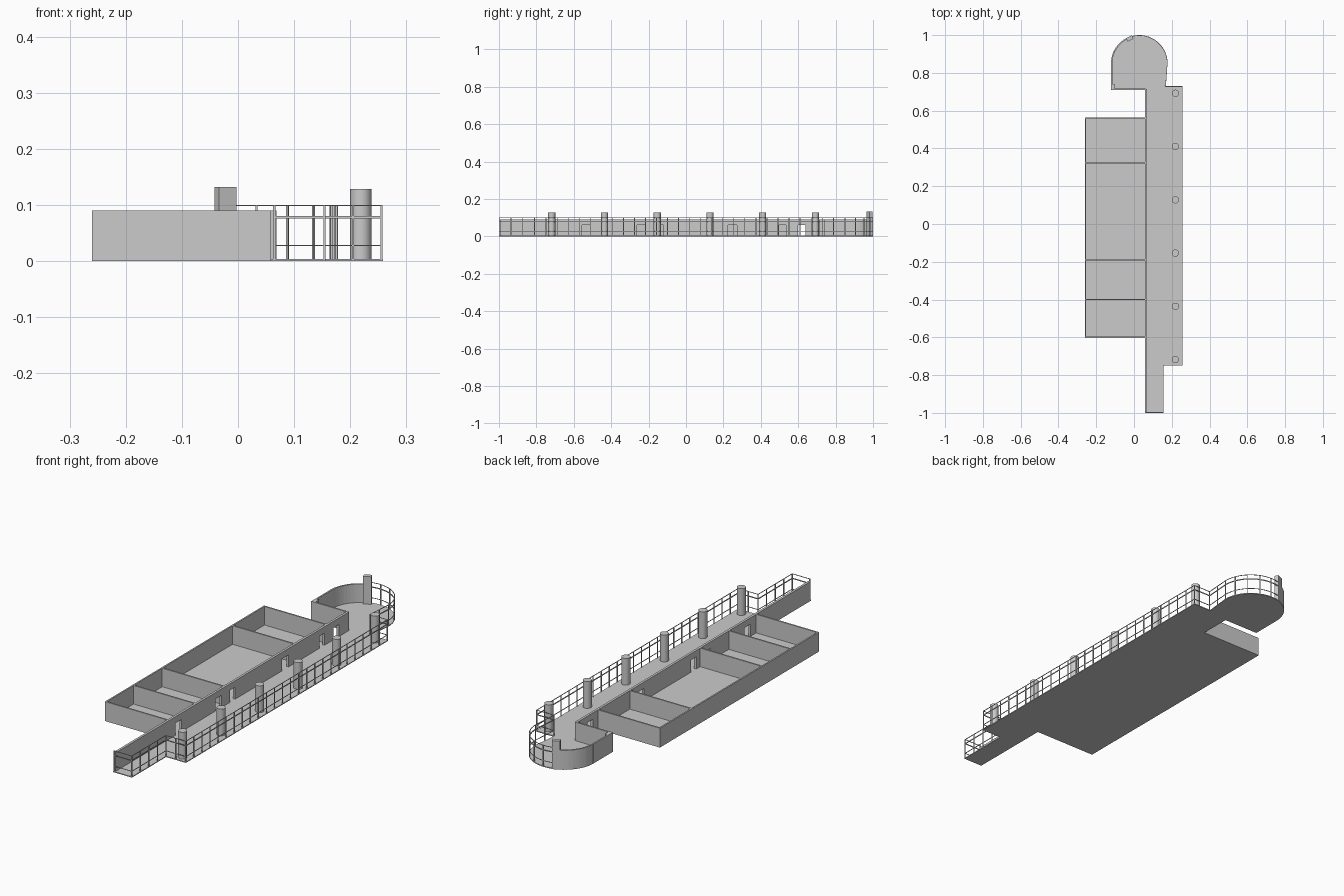
import bpy, bmesh, math
from mathutils import Vector

cube = bpy.data.objects.get("Cube")
if cube:
    bpy.data.objects.remove(cube, do_unlink=True)

grey = bpy.data.materials.new("plain grey")
grey.use_nodes = True
COLOR = (0.6, 0.6, 0.6, 1)
grey.diffuse_color = COLOR
grey.node_tree.nodes["Principled BSDF"].inputs["Base Color"].default_value = COLOR

FLOOR, WALL, DOOR, RAIL = 0.004, 0.09, 0.06, 0.1
THIN = 0.007
MAIN_X = 0.0635


def finish(name, bm):
    bmesh.ops.recalc_face_normals(bm, faces=bm.faces)
    mesh = bpy.data.meshes.new(name)
    bm.to_mesh(mesh)
    bm.free()
    mesh.materials.append(grey)
    obj = bpy.data.objects.new(name, mesh)
    bpy.context.collection.objects.link(obj)
    return obj


def prism(bm, outline, z0, z1):
    """Extrude a flat outline from z0 to z1."""
    face = bm.faces.new([bm.verts.new((x, y, z0)) for x, y in outline])
    new = bmesh.ops.extrude_face_region(bm, geom=[face])["geom"]
    verts = [v for v in new if isinstance(v, bmesh.types.BMVert)]
    bmesh.ops.translate(bm, verts=verts, vec=(0, 0, z1 - z0))


def bar(bm, a, b, width, z0, z1):
    """Upright slab along the line a-b."""
    a, b = Vector(a), Vector(b)
    along = (b - a).normalized() * width / 2
    side = Vector((-along.y, along.x))
    a, b = a - along, b + along
    prism(bm, [a + side, b + side, b - side, a - side], z0, z1)


def run(bm, path, width, z0, z1):
    for a, b in zip(path, path[1:]):
        bar(bm, a, b, width, z0, z1)


def arc(radius, start, end, steps):
    angles = [math.radians(start + (end - start) * i / steps) for i in range(steps + 1)]
    return [(0.028 + radius * math.cos(t), 0.85 + radius * math.sin(t)) for t in angles]


# Floors
bm = bmesh.new()
prism(bm, [(0.058, -1), (0.156, -1), (0.156, -0.75), (0.258, -0.75), (0.258, 0.73),
           (0.165, 0.73)] + arc(0.15, 0, 180, 28) + [(-0.122, 0.71), (0.058, 0.71)], 0, FLOOR)
finish("deck_floor", bm)
bm = bmesh.new()
prism(bm, [(-0.26, -0.603), (0.06, -0.603), (0.06, 0.562), (-0.26, 0.562)], 0, FLOOR)
finish("room_floor", bm)

# Long corridor wall with door openings
bm = bmesh.new()
y = -0.995
for start, end in [(-0.556, -0.513), (-0.262, -0.22), (-0.158, -0.12),
                   (0.225, 0.272), (0.498, 0.535), (0.6, 0.64)]:
    half = 0.0055
    bar(bm, (MAIN_X, y + half), (MAIN_X, start - half), 2 * half, 0, WALL)
    bar(bm, (MAIN_X, start + half), (MAIN_X, end - half), 2 * half, DOOR, WALL)
    y = end
bar(bm, (MAIN_X, y + half), (MAIN_X, 0.71), 2 * half, 0, WALL)
finish("corridor_wall", bm)

# Room walls and partitions
bm = bmesh.new()
bar(bm, (-0.2565, -0.6), (-0.2565, 0.559), THIN, 0, WALL)
for y in (-0.6, -0.4, -0.19, 0.325, 0.559):
    bar(bm, (-0.253, y), (0.058, y), THIN, 0, WALL)
finish("room_walls", bm)

# Rounded end: solid wall on one side
bm = bmesh.new()
run(bm, arc(0.1465, 112, 180, 12) + [(-0.1185, 0.7135), (0.058, 0.7135)], THIN, 0, WALL)
finish("rounded_wall", bm)
bm = bmesh.new()
bar(bm, (-0.112, 0.72), (-0.112, 0.732), 0.018, 0, WALL)
finish("rounded_wall_corner_post", bm)
bm = bmesh.new()
bar(bm, (-0.029, 0.979), (-0.016, 0.985), 0.02, 0, 0.132)
finish("rounded_end_post", bm)

# Railing: horizontal bars plus evenly spaced uprights
path = arc(0.148, 110, 0, 18) + [(0.167, 0.728), (0.256, 0.728), (0.256, -0.748),
                                 (0.154, -0.748), (0.154, -0.998), (0.064, -0.998)]
bm = bmesh.new()
for top, height in ((RAIL, 0.002), (0.08, 0.004), (0.029, 0.002)):
    run(bm, path, 0.003, top - height, top)
finish("railing_bars", bm)

bm = bmesh.new()
sections = [path[:19]] + [list(pair) for pair in zip(path[18:], path[19:])]
for section in sections:
    points = [Vector(p) for p in section]
    lengths = [(b - a).length for a, b in zip(points, points[1:])]
    total = sum(lengths)
    count = max(1, round(total / 0.06))
    for i in range(count):
        left, k = total * i / count, 0
        while k < len(lengths) - 1 and left > lengths[k]:
            left -= lengths[k]
            k += 1
        p = points[k].lerp(points[k + 1], left / lengths[k])
        step = (points[k + 1] - points[k]).normalized() * 0.0002
        bar(bm, p - step, p + step, 0.0035, FLOOR, RAIL)
bar(bm, (0.0645, -0.998), (0.065, -0.998), 0.0035, FLOOR, RAIL)
finish("railing_uprights", bm)

# Row of round columns
for i in range(6):
    bpy.ops.mesh.primitive_cylinder_add(vertices=32, radius=0.019, depth=0.128,
                                        location=(0.219, -0.718 + 0.282 * i, 0.064))
    column = bpy.context.object
    column.name = f"column_{i + 1}"
    column.data.materials.append(grey)
    bpy.ops.object.shade_smooth_by_angle()
